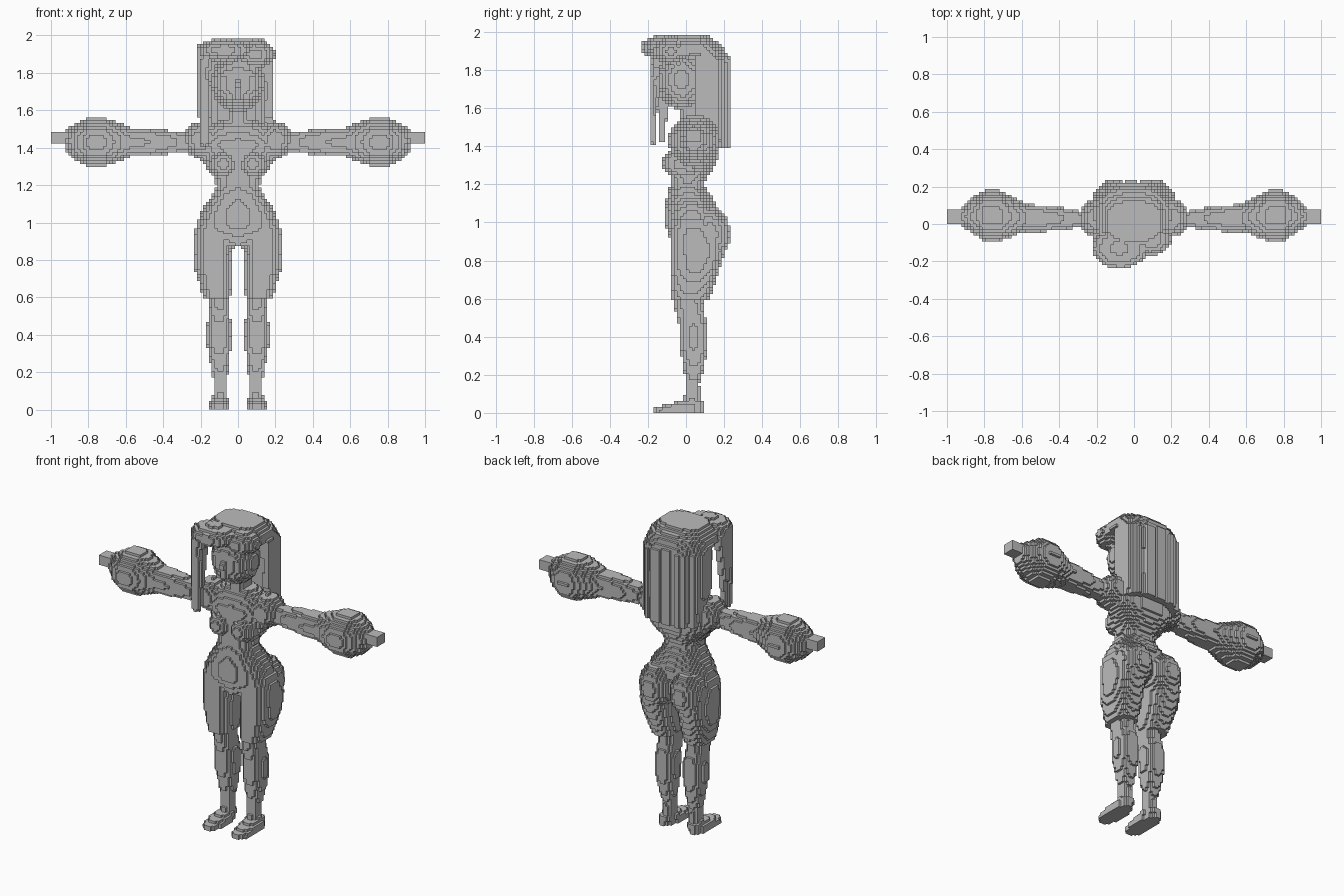
import bpy
import bmesh
import math
from mathutils import Vector

default_cube = bpy.data.objects.get("Cube")
if default_cube:
    bpy.data.objects.remove(default_cube, do_unlink=True)

CELL = 1 / 64          # edge length of one block
parts = {}             # part name -> set of block indices
claimed = set()        # every block already used by some part


def fill(name, low, high, inside, mirrored=False):
    """Collect the blocks whose centres satisfy the inside rule."""
    first = [math.floor(value / CELL) - 1 for value in low]
    last = [math.ceil(value / CELL) + 1 for value in high]
    cells = parts.setdefault(name, set())
    for i in range(first[0], last[0]):
        for j in range(first[1], last[1]):
            for k in range(max(first[2], 0), last[2]):
                centre = [(index + .5) * CELL for index in (i, j, k)]
                if not inside(*centre):
                    continue
                copies = [(i, j, k)]
                if mirrored:
                    copies.append((-1 - i, j, k))
                for cell in copies:
                    if cell not in claimed:
                        claimed.add(cell)
                        cells.add(cell)


def ellipsoid(name, centre, radii, mirrored=False):
    def inside(*point):
        return sum(((p - c) / r) ** 2 for p, c, r in zip(point, centre, radii)) <= 1
    low = [c - r for c, r in zip(centre, radii)]
    high = [c + r for c, r in zip(centre, radii)]
    fill(name, low, high, inside, mirrored)


def section_at(stations, t):
    """Blend the two neighbouring cross-sections at position t."""
    for a, b in zip(stations, stations[1:]):
        if a[0] <= t <= b[0]:
            f = (t - a[0]) / (b[0] - a[0])
            return [p + (q - p) * f for p, q in zip(a[1:], b[1:])]
    return None


def ring_value(stations, t, u, v, power, inset=0.0):
    """Below one inside the loft; stations are (t, u, v, radius u, radius v)."""
    section = section_at(stations, t)
    if section is None:
        return math.inf
    cu, cv, ru, rv = section
    ru, rv = max(ru - inset, CELL), max(rv - inset, CELL)
    return abs((u - cu) / ru) ** power + abs((v - cv) / rv) ** power


def loft(name, stations, axis="z", power=2.3, mirrored=False, keep=None):
    def inside(x, y, z):
        t, u, v = (z, x, y) if axis == "z" else (x, y, z)
        if ring_value(stations, t, u, v, power) > 1:
            return False
        return keep is None or keep(x, y, z)
    span_t = (stations[0][0], stations[-1][0])
    span_u = (min(s[1] - s[3] for s in stations), max(s[1] + s[3] for s in stations))
    span_v = (min(s[2] - s[4] for s in stations), max(s[2] + s[4] for s in stations))
    spans = (span_u, span_v, span_t) if axis == "z" else (span_t, span_u, span_v)
    fill(name, [s[0] for s in spans], [s[1] for s in spans], inside, mirrored)


# Head with simple facial features
ellipsoid("head", (0, -.02, 1.75), (.14, .13, .16))
ellipsoid("nose", (0, -.14, 1.73), (.02, .03, .04))
ellipsoid("lips", (0, -.125, 1.67), (.04, .03, .02))
ellipsoid("eyelids", (.06, -.12, 1.79), (.035, .025, .02), mirrored=True)
loft("neck", [(1.45, 0, .04, .07, .08), (1.54, 0, .03, .05, .06), (1.68, 0, .03, .05, .06)])

# Torso, chest and hips
loft("torso", [
    (.88, 0, .02, .1, .09),
    (.98, 0, .02, .22, .125),
    (1.07, 0, .03, .195, .135),
    (1.14, 0, .015, .14, .115),
    (1.2, 0, .005, .115, .085),
    (1.25, 0, .02, .13, .1),
    (1.33, 0, .05, .2, .12),
    (1.42, 0, .045, .23, .125),
    (1.5, 0, .04, .18, .09),
    (1.55, 0, .04, .08, .06)])
ellipsoid("chest", (.08, -.03, 1.31), (.075, .095, .075), mirrored=True)
ellipsoid("shoulders", (.2, .03, 1.44), (.09, .1, .1), mirrored=True)
ellipsoid("buttocks", (.11, .12, .94), (.11, .115, .14), mirrored=True)

# Legs and feet
loft("thighs", [
    (.6, .115, .02, .075, .1),
    (.66, .12, .03, .085, .115),
    (.75, .13, .045, .1, .13),
    (.85, .135, .06, .1, .145),
    (.92, .135, .045, .1, .13),
    (1.02, .12, .03, .1, .11)], mirrored=True)
loft("shins", [
    (.04, .095, .03, .04, .045),
    (.15, .095, .035, .035, .035),
    (.24, .098, .04, .05, .055),
    (.34, .1, .04, .065, .072),
    (.45, .1, .04, .066, .075),
    (.53, .1, .02, .055, .075),
    (.61, .1, .01, .055, .075)], mirrored=True)
loft("feet", [
    (0, .105, -.045, .055, .135),
    (.025, .105, -.04, .055, .13),
    (.06, .1, .02, .045, .07)], mirrored=True)

# Arms, rounded cuffs and flat hands
loft("arms", [
    (.22, .03, 1.43, .06, .07),
    (.29, .025, 1.43, .045, .055),
    (.45, .03, 1.43, .068, .07),
    (.62, .03, 1.43, .075, .08)], axis="x", mirrored=True)
loft("cuffs", [
    (.58, .035, 1.43, .075, .085),
    (.66, .04, 1.43, .11, .11),
    (.72, .045, 1.43, .135, .135),
    (.8, .045, 1.43, .135, .135),
    (.87, .045, 1.43, .095, .095),
    (.92, .04, 1.44, .045, .055)], axis="x", power=2, mirrored=True)
loft("hands", [(.86, .042, 1.447, .042, .032), (1, .042, 1.447, .042, .032)],
     axis="x", power=20, mirrored=True)

# Long hair: a shell open at the face, solid over the crown
HAIR = [
    (1.39, -.005, .12, .19, .115),
    (1.6, -.01, .1, .205, .135),
    (1.85, -.01, .06, .215, .178),
    (1.93, -.005, .03, .19, .16),
    (1.986, 0, .01, .135, .1)]


def hair_rule(x, y, z):
    if z > 1.88:
        return True
    if y < .04 + max(0, 1.6 - z) * .4:
        return False
    groove = .012 * (math.sin(x * 70) > .6)
    if ring_value(HAIR, z, x, y, 2.6, groove) > 1:
        return False
    return z > 1.75 or ring_value(HAIR, z, x, y, 2.6, .045) > 1


loft("hair", HAIR, power=2.6, keep=hair_rule)

# Swept fringe and loose strands beside the face
ellipsoid("fringe", (-.075, -.13, 1.92), (.15, .108, .06))
ellipsoid("fringe_side", (.09, -.08, 1.9), (.11, .09, .07))
loft("long_lock", [
    (1.4, -.18, -.167, .016, .012),
    (1.6, -.18, -.165, .035, .016),
    (1.8, -.185, -.16, .035, .02),
    (1.93, -.17, -.14, .05, .04)], power=4)
loft("short_lock", [
    (1.42, -.19, -.13, .015, .012),
    (1.62, -.19, -.12, .022, .03),
    (1.9, -.19, -.09, .028, .05)], power=4)

# One grey material
grey = bpy.data.materials.new("plain_grey")
grey.use_nodes = True
colour = (.5, .5, .5, 1)
grey.diffuse_color = colour
grey.node_tree.nodes["Principled BSDF"].inputs["Base Color"].default_value = colour


def build(name, cells):
    """Make the exposed block faces of one part."""
    mesh = bmesh.new()
    corners = {}

    def corner(key):
        if key not in corners:
            corners[key] = mesh.verts.new(Vector(key) * CELL)
        return corners[key]

    for cell in sorted(cells):
        for axis in range(3):
            for side in (0, 1):
                neighbour = list(cell)
                neighbour[axis] += 2 * side - 1
                if tuple(neighbour) in claimed:
                    continue
                loop = []
                for du, dv in ((0, 0), (1, 0), (1, 1), (0, 1)):
                    key = list(cell)
                    key[axis] += side
                    key[(axis + 1) % 3] += du
                    key[(axis + 2) % 3] += dv
                    loop.append(corner(tuple(key)))
                mesh.faces.new(loop if side else loop[::-1])
    data = bpy.data.meshes.new(name)
    mesh.to_mesh(data)
    mesh.free()
    data.materials.append(grey)
    bpy.context.collection.objects.link(bpy.data.objects.new(name, data))


for part_name, part_cells in parts.items():
    if part_cells:
        build(part_name, part_cells)
